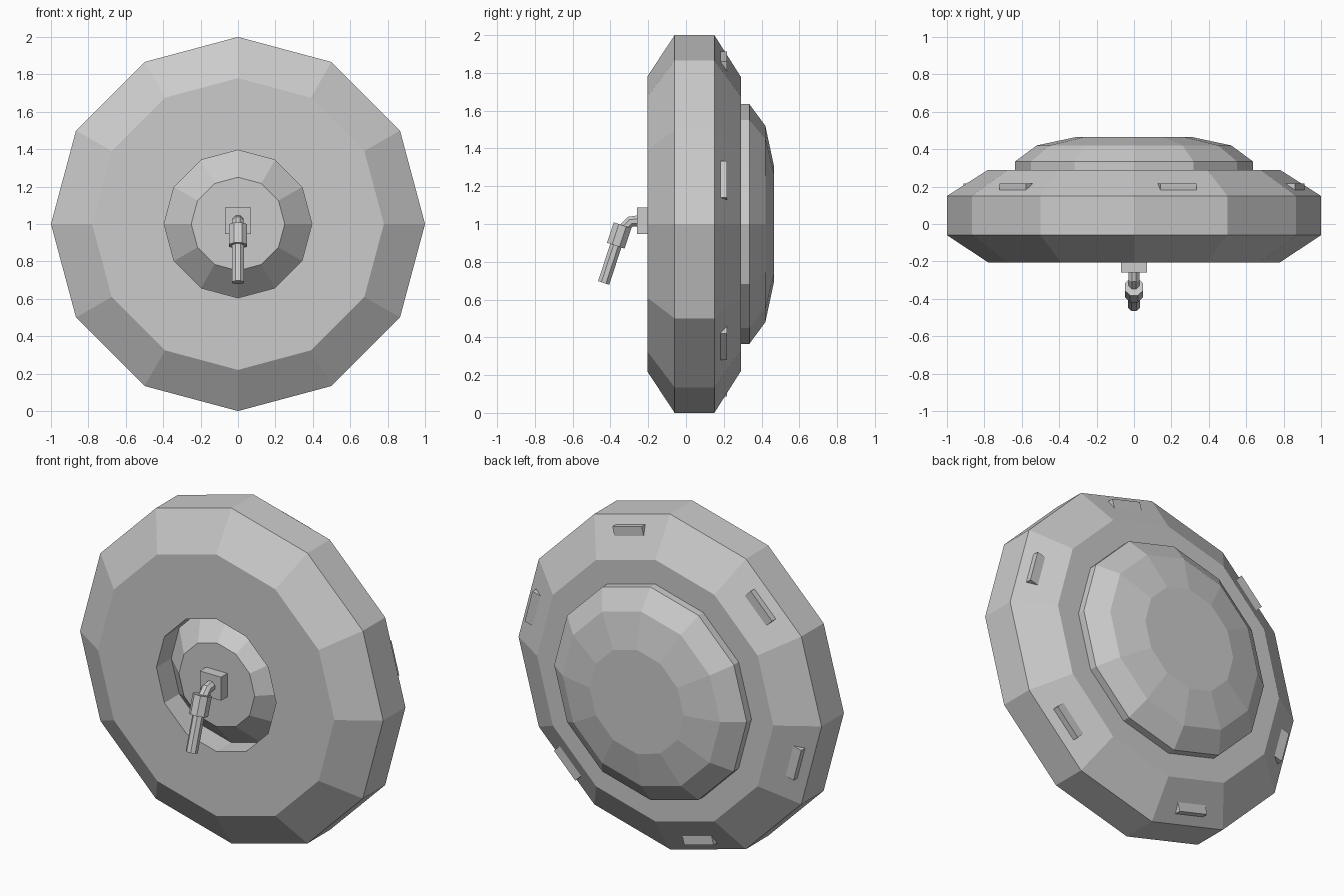
import bpy, bmesh, math
from mathutils import Vector, Matrix

if "Cube" in bpy.data.objects:
    bpy.data.objects.remove(bpy.data.objects["Cube"])

CENTRE = Vector((0, 0, 1))


def finish(name, bm):
    bmesh.ops.recalc_face_normals(bm, faces=bm.faces)
    mesh = bpy.data.meshes.new(name)
    bm.to_mesh(mesh)
    bm.free()
    obj = bpy.data.objects.new(name, mesh)
    bpy.context.collection.objects.link(obj)
    return obj


def lathe(name, profile, sides=12):
    """Spin (radius, y) points about the y axis and cap both ends."""
    bm = bmesh.new()
    rings = []
    for r, y in profile:
        rings.append([bm.verts.new(CENTRE + Vector((
            r * math.cos(2 * math.pi * i / sides), y,
            r * math.sin(2 * math.pi * i / sides)))) for i in range(sides)])
    for a, b in zip(rings, rings[1:]):
        for i in range(sides):
            j = (i + 1) % sides
            bm.faces.new((a[i], a[j], b[j], b[i]))
    bm.faces.new(rings[0])
    bm.faces.new(rings[-1])
    return finish(name, bm)


def box(name, size, matrix):
    bm = bmesh.new()
    bmesh.ops.create_cube(bm, size=1, matrix=matrix @ Matrix.Diagonal((*size, 1)))
    return finish(name, bm)


def rod(name, path, radius, sides=8):
    """Tube through (y, z) points in the x = 0 plane, mitred at bends."""
    bm = bmesh.new()
    pts = [Vector((0, y, z)) for y, z in path]
    side = Vector((1, 0, 0))
    rings = []
    for k, p in enumerate(pts):
        before = (p - pts[max(k - 1, 0)]).normalized()
        after = (pts[min(k + 1, len(pts) - 1)] - p).normalized()
        up = (before + after).normalized().cross(side)
        rings.append([bm.verts.new(p + radius * (
            side * math.cos(2 * math.pi * (i + .5) / sides)
            + up * math.sin(2 * math.pi * (i + .5) / sides)) / math.cos(math.pi / sides))
            for i in range(sides)])
    for a, b in zip(rings, rings[1:]):
        for i in range(sides):
            j = (i + 1) % sides
            bm.faces.new((a[i], a[j], b[j], b[i]))
    bm.faces.new(rings[0])
    bm.faces.new(rings[-1])
    return finish(name, bm)


# Faceted disc: raised hub inside a front recess, bevelled rim, flat back
lathe("disc_body", [(0.25, -0.2), (0.395, -0.065), (0.395, -0.205),
                    (0.78, -0.205), (1, -0.06), (1, 0.15),
                    (0.78, 0.29), (0.6, 0.29)])

# Shallow dome on the back
lathe("back_dome", [(0.635, 0.285), (0.635, 0.335), (0.52, 0.42), (0.31, 0.465)])

# Six small tabs around the back bevel
for k in range(6):
    turn = Matrix.Rotation(-math.radians(15 + 60 * k), 4, 'Y')
    box(f"rim_tab_{k + 1}", (0.1, 0.042, 0.2),
        Matrix.Translation(CENTRE) @ turn @ Matrix.Translation((0.868, 0.196, 0)))

# Front fitting: mounting block, elbow, collar and hanging handle
box("mounting_block", (0.14, 0.065, 0.14), Matrix.Translation((0, -0.2275, 1.017)))
rod("elbow", [(-0.25, 1.017), (-0.295, 1.012), (-0.345, 0.96)], 0.029)
rod("collar", [(-0.336, 0.993), (-0.372, 0.885)], 0.049)
rod("handle", [(-0.365, 0.905), (-0.436, 0.688)], 0.031)
